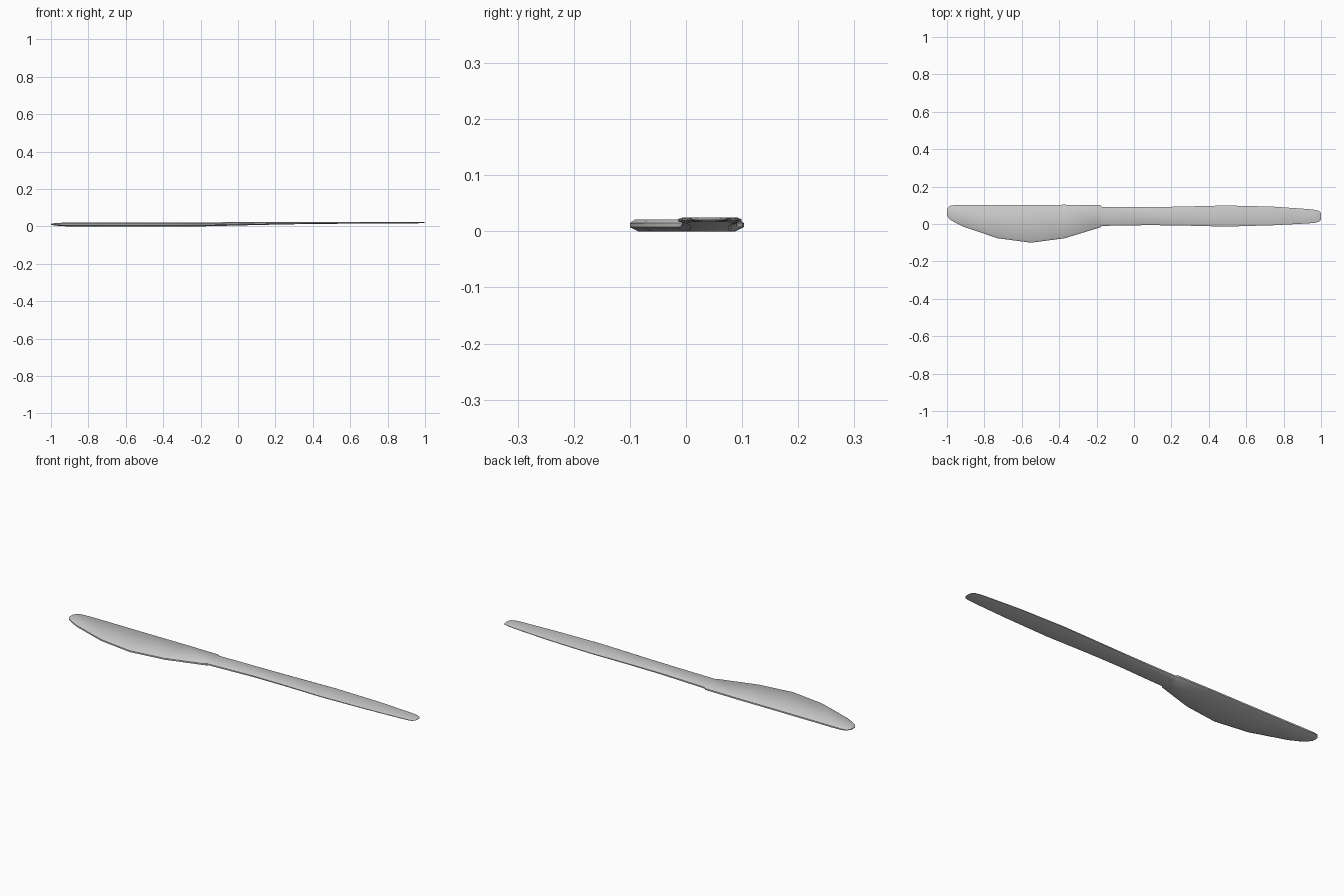
import bpy, bmesh, math

# Stations along the length: x, y_min, y_max, z_low, z_high
STATIONS = [
    # blade, from rounded tip to heel
    (-1.00, 0.045, 0.080, 0.009, 0.014),
    (-0.985, 0.025, 0.097, 0.006, 0.017),
    (-0.96, 0.009, 0.102, 0.003, 0.019),
    (-0.91, -0.015, 0.102, 0.000, 0.021),
    (-0.73, -0.076, 0.102, 0.000, 0.021),
    (-0.55, -0.100, 0.102, 0.000, 0.021),
    (-0.37, -0.076, 0.103, 0.000, 0.021),
    (-0.18, -0.018, 0.101, 0.000, 0.021),
    # handle, starting with the small step at the shoulder
    (-0.17, -0.010, 0.092, 0.001, 0.021),
    (0.08, -0.006, 0.090, 0.007, 0.025),
    (0.25, -0.008, 0.093, 0.011, 0.025),
    (0.49, -0.014, 0.099, 0.014, 0.025),
    (0.74, -0.007, 0.093, 0.016, 0.025),
    (0.93, 0.003, 0.080, 0.017, 0.025),
    (0.965, 0.006, 0.076, 0.017, 0.025),
    (0.99, 0.012, 0.070, 0.018, 0.023),
    (1.00, 0.024, 0.058, 0.019, 0.021),
]


def section(x, y0, y1, lo, hi):
    """Flat slab section with bevelled long edges."""
    b = min(0.015, 0.2 * (y1 - y0))
    m0, m1 = lo + 0.35 * (hi - lo), lo + 0.7 * (hi - lo)
    return [(x, y0 + b, lo), (x, y1 - b, lo), (x, y1, m0), (x, y1, m1),
            (x, y1 - b * 0.6, hi), (x, y0 + b * 0.6, hi), (x, y0, m1), (x, y0, m0)]


# Loft the whole knife as one continuous shell
bm = bmesh.new()
rings = [[bm.verts.new(p) for p in section(*s)] for s in STATIONS]
for a, b in zip(rings, rings[1:]):
    for i in range(8):
        j = (i + 1) % 8
        bm.faces.new((a[i], a[j], b[j], b[i]))
bm.faces.new(rings[0])
bm.faces.new(rings[-1])
bmesh.ops.recalc_face_normals(bm, faces=bm.faces)

mesh = bpy.data.meshes.new("table_knife")
bm.to_mesh(mesh)
bm.free()
knife = bpy.data.objects.new("table_knife", mesh)
bpy.context.collection.objects.link(knife)

# Soft shading with crisp bevel edges
bpy.context.view_layer.objects.active = knife
knife.select_set(True)
bpy.ops.object.shade_smooth_by_angle(angle=math.radians(40))
